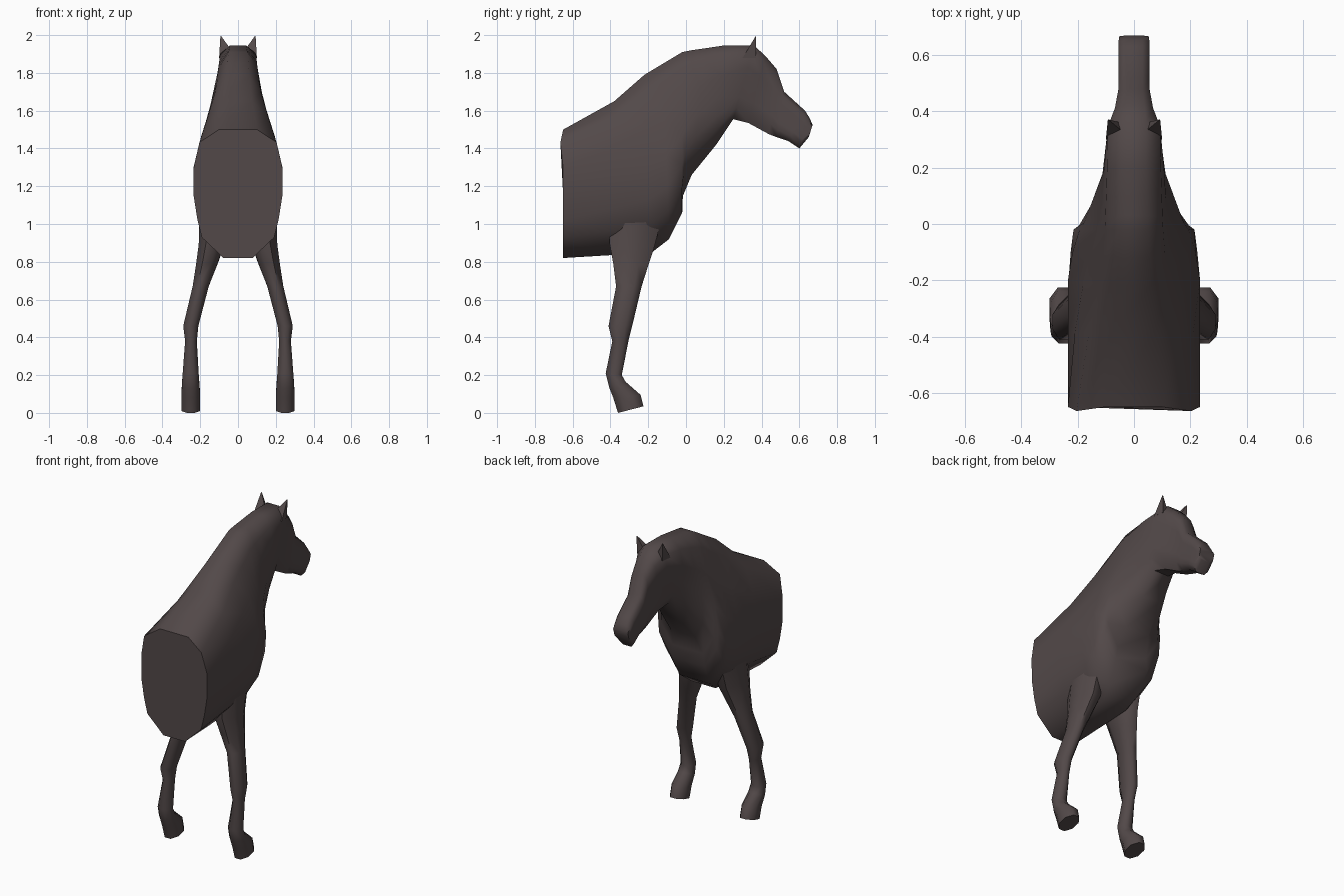
import bpy, bmesh, math

if "Cube" in bpy.data.objects:
    bpy.data.objects.remove(bpy.data.objects["Cube"])

coat = bpy.data.materials.new("dark brown coat")
coat.diffuse_color = (0.085, 0.066, 0.066, 1)
coat.use_nodes = True
coat.node_tree.nodes["Principled BSDF"].inputs["Base Color"].default_value = coat.diffuse_color


def loft(name, rings, angle=60):
    """Skin a list of equal-length point rings and cap both ends."""
    bm = bmesh.new()
    vs = [[bm.verts.new(p) for p in r] for r in rings]
    n = len(vs[0])
    for a, b in zip(vs, vs[1:]):
        for i in range(n):
            j = (i + 1) % n
            bm.faces.new((a[i], a[j], b[j], b[i]))
    bm.faces.new(vs[0])
    bm.faces.new(vs[-1])
    bmesh.ops.recalc_face_normals(bm, faces=bm.faces)
    me = bpy.data.meshes.new(name)
    bm.to_mesh(me)
    bm.free()
    ob = bpy.data.objects.new(name, me)
    bpy.context.collection.objects.link(ob)
    me.materials.append(coat)
    bpy.ops.object.select_all(action='DESELECT')
    ob.select_set(True)
    bpy.context.view_layer.objects.active = ob
    bpy.ops.object.shade_smooth_by_angle(angle=math.radians(angle))
    return ob


# half width of the whole animal by height, seen from the end
WIDTH = [(.82, .14), (.93, .2), (1.15, .235), (1.3, .235), (1.45, .2),
         (1.55, .165), (1.72, .115), (1.9, .095), (1.95, .075)]


def half_width(z):
    for (z0, w0), (z1, w1) in zip(WIDTH, WIDTH[1:]):
        if z <= z1:
            return w0 + (w1 - w0) * max(0, (z - z0) / (z1 - z0))
    return WIDTH[-1][1]


# body, neck and head: top y, top z, bottom y, bottom z, widest half width
SECTIONS = [
    (-.65, 1.50, -.65, .82, .24),
    (-.38, 1.65, -.40, .835, .24),
    (-.22, 1.79, -.18, .85, .237),
    (-.12, 1.85, -.09, .92, .225),
    (-.02, 1.91, -.02, 1.06, .215),
    (.03, 1.92, -.02, 1.14, .195),
    (.10, 1.93, .03, 1.26, .155),
    (.20, 1.945, .16, 1.42, .112),
    (.36, 1.945, .25, 1.555, .095),
    (.42, 1.89, .33, 1.535, .068),
    (.48, 1.82, .44, 1.475, .056),
    (.52, 1.70, .48, 1.46, .055),
    (.63, 1.60, .54, 1.44, .055),
    (.655, 1.56, .60, 1.40, .055),
    (.67, 1.525, .65, 1.46, .052),
]
# position down the section and roundness there
STEPS = [(0, .55), (.1, 1), (.3, 1), (.52, 1), (.7, 1), (.84, .96), (1, .55)]

rings = []
for k, (ty, tz, by, bz, g) in enumerate(SECTIONS):
    side = []
    for t, f in STEPS:
        z = tz + (bz - tz) * t
        y = ty + (by - ty) * t - (.015 if k == 0 and t == .1 else 0)
        side.append((min(half_width(z), g) * f, y, z))
    rings.append(side + [(-x, y, z) for x, y, z in reversed(side)])
loft("body_neck_and_head", rings)

# front legs: back y, back z, front y, front z, inner x, outer x
LEG = [
    (-.40, 1.02, -.13, 1.02, .06, .205),
    (-.405, .90, -.17, .87, .075, .208),
    (-.385, .79, -.20, .78, .11, .222),
    (-.37, .67, -.235, .67, .155, .24),
    (-.41, .46, -.285, .46, .21, .29),
    (-.39, .38, -.305, .38, .218, .28),
    (-.425, .21, -.34, .20, .208, .293),
    (-.405, .13, -.32, .165, .204, .297),
    (-.385, .08, -.24, .095, .20, .30),
    (-.36, 0, -.225, .035, .20, .30),
]
for s, name in ((1, "right_front_leg"), (-1, "left_front_leg")):
    rings = []
    for yb, zb, yf, zf, xi, xo in LEG:
        ring = []
        for i in range(8):
            a = math.pi / 8 + i * math.pi / 4
            u = math.cos(a) / math.cos(math.pi / 8)
            v = math.sin(a) / math.cos(math.pi / 8)
            ring.append((s * ((xi + xo) / 2 + u * (xo - xi) / 2),
                         (yb + yf) / 2 + v * (yf - yb) / 2,
                         (zb + zf) / 2 + v * (zf - zb) / 2))
        rings.append(ring)
    loft(name, rings)

# ears: thin pointed cones
for s, name in ((1, "right_ear"), (-1, "left_ear")):
    base = [(s * .10, .30, 1.88), (s * .09, .37, 1.88),
            (s * .045, .36, 1.91), (s * .035, .325, 1.92)]
    tip = (s * .093, .372, 2.0)
    top = [tuple(c + (b - c) * .06 for b, c in zip(p, tip)) for p in base]
    top = [(x, y, min(z, 2.0)) for x, y, z in top]
    loft(name, [base, top], 40)
